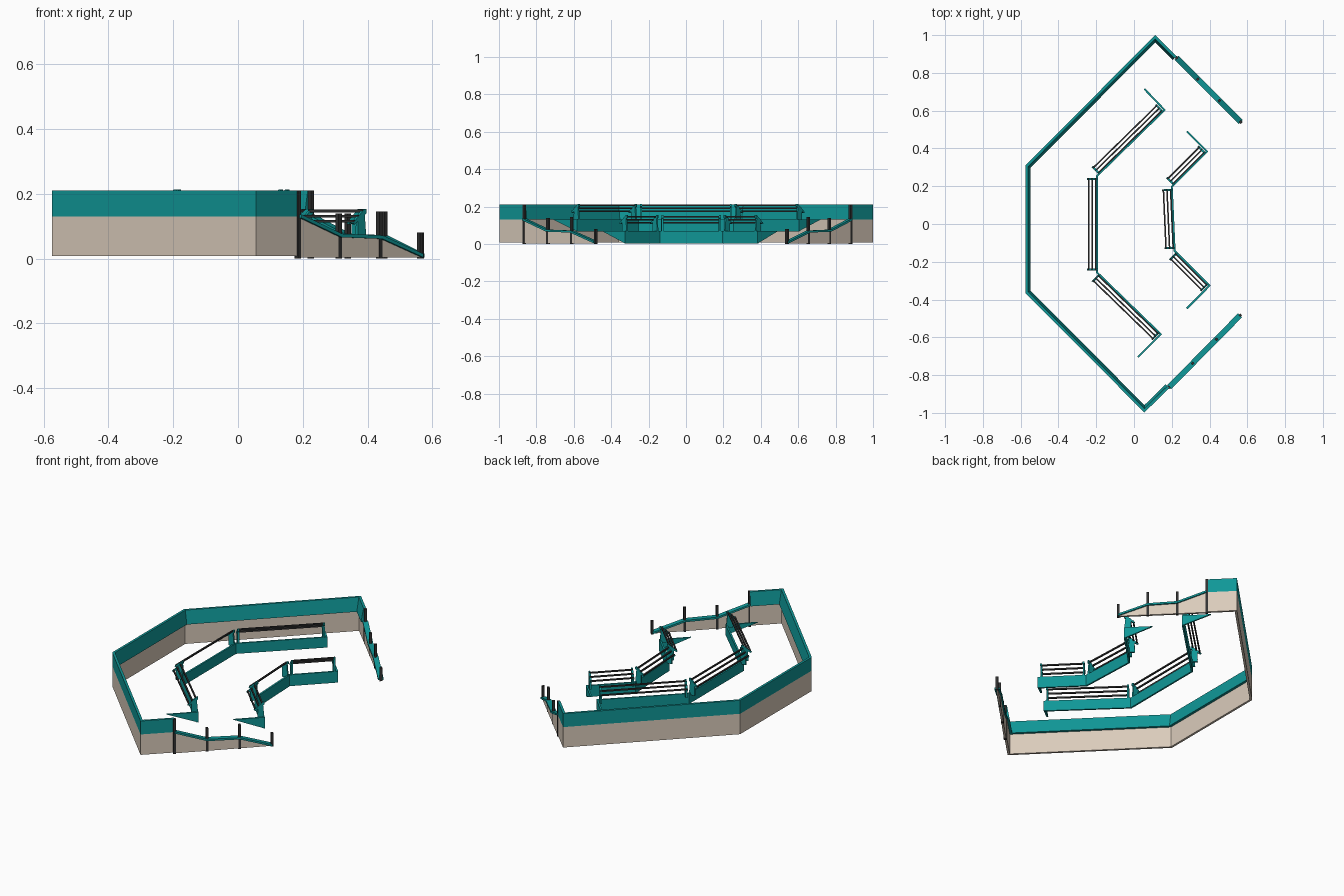
import bpy, bmesh
from mathutils import Vector

if "Cube" in bpy.data.objects:
    bpy.data.objects.remove(bpy.data.objects["Cube"])


def material(name, rgb):
    m = bpy.data.materials.new(name)
    m.diffuse_color = (*rgb, 1)
    m.use_nodes = True
    m.node_tree.nodes["Principled BSDF"].inputs["Base Color"].default_value = m.diffuse_color
    return m


TEAL = material("teal", (0.005, 0.31, 0.31))
BEIGE = material("beige", (0.70, 0.60, 0.50))
DARK = material("dark_grey", (0.03, 0.03, 0.03))


def loft(name, sections, mat):
    """Join equal-sized closed sections into a capped solid."""
    bm = bmesh.new()
    rings = [[bm.verts.new(p) for p in s] for s in sections]
    n = len(rings[0])
    for a, b in zip(rings, rings[1:]):
        for i in range(n):
            j = (i + 1) % n
            bm.faces.new((a[i], a[j], b[j], b[i]))
    bm.faces.new(rings[0])
    bm.faces.new(rings[-1])
    bmesh.ops.recalc_face_normals(bm, faces=bm.faces)
    me = bpy.data.meshes.new(name)
    bm.to_mesh(me)
    bm.free()
    me.materials.append(mat)
    ob = bpy.data.objects.new(name, me)
    bpy.context.collection.objects.link(ob)
    return ob


def left(a, b):
    d = (b - a).normalized()
    return Vector((-d.y, d.x))


def sweep(name, path, profile, mat):
    """Mitred sweep; profile points are (distance to the left, height).
    The profile may be a list, or a function of the path index."""
    pts = [Vector(p) for p in path]
    secs = []
    for i, p in enumerate(pts):
        n0 = left(pts[max(i - 1, 0)], pts[max(i, 1)])
        k = min(i, len(pts) - 2)
        n1 = left(pts[k], pts[k + 1])
        m = (n0 + n1) / (1 + n0.dot(n1))
        prof = profile(i) if callable(profile) else profile
        secs.append([(p.x + m.x * d, p.y + m.y * d, z) for d, z in prof])
    return loft(name, secs, mat)


def rect(d0, d1, z0, z1):
    return [(d0, z0), (d1, z0), (d1, z1), (d0, z1)]


# Outer wall: beige base, teal band with a sloping inner face
outer = [(0.225, 0.887), (0.112, 1.0), (-0.575, 0.31), (-0.575, -0.365),
         (0.055, -0.998), (0.187, -0.868)]
sweep("wall_base", outer, rect(0, 0.013, 0.008, 0.13), BEIGE)
sweep("wall_band", outer, [(0, 0.13), (0.028, 0.13), (0.014, 0.21), (0, 0.21)], TEAL)

# Stepped end walls with sloping caps and posts
tops = [0.13, 0.07, 0.065, 0.008]
post_tops = [0.21, 0.14, 0.145, 0.08]
for side, p0, p1 in (("back", (0.225, 0.88), (0.565, 0.54)),
                     ("front", (0.185, -0.865), (0.562, -0.483))):
    a, b = Vector(p0), Vector(p1)
    path = [a.lerp(b, t / 3) for t in range(4)]
    u = (b - a).normalized() * 0.007
    sweep(side + "_end_wall", path,
          lambda i: rect(-0.006, 0.006, 0.004, tops[i]), BEIGE)
    sweep(side + "_end_cap", path,
          lambda i: rect(-0.015, 0.015, tops[i] - 0.004, tops[i] + 0.007), TEAL)
    for i, p in enumerate(path):
        sweep(f"{side}_post_{i}", [p - u, p + u],
              rect(-0.007, 0.007, 0, post_tops[i]), DARK)

# Two tiers: riser panels, triangular wings, brackets and leaning rails
tiers = {
    "upper": (0.068, 0.13, [(0.165, 0.60), (-0.19, 0.253), (-0.19, -0.255), (0.145, -0.58)],
              (0.055, 0.715), (0.02, -0.705)),
    "lower": (0.003, 0.07, [(0.39, 0.38), (0.205, 0.195), (0.22, -0.14), (0.403, -0.323)],
              (0.28, 0.49), (0.28, -0.447)),
}
for tier, (z0, z1, path, tip_a, tip_b) in tiers.items():
    sweep(tier + "_riser", path, rect(-0.010, 0, z0, z1), TEAL)

    # Wings taper upward to a point away from the riser
    for side, root, tip in (("back", path[0], tip_a), ("front", path[-1], tip_b)):
        r, t = Vector(root), Vector(tip)
        n = left(r, t) * 0.005
        loft(f"{tier}_{side}_wing",
             [[(*(r + n * s), z0), (*(r + n * s), z1), (*(t + n * s), z1)]
              for s in (-1, 1)], TEAL)

    for k in range(3):
        a, b = Vector(path[k]), Vector(path[k + 1])
        u = (b - a).normalized()
        # Bracket: upright leg with a sloping arm on top
        for e, p in enumerate((a + u * 0.014, b - u * 0.014)):
            ends = [p - u * 0.005, p + u * 0.005]
            sweep(f"{tier}_bracket_leg_{k}_{e}", ends,
                  [(-0.038, z1 - 0.012), (0, z1 - 0.012), (-0.008, z1 + 0.075),
                   (-0.036, z1 + 0.058)], TEAL)
            sweep(f"{tier}_bracket_arm_{k}_{e}", ends,
                  [(-0.058, z1 + 0.040), (-0.050, z1 + 0.036), (0, z1 + 0.070),
                   (0, z1 + 0.084), (-0.008, z1 + 0.084)], TEAL)
        # Three rails rising toward the stage
        for r, (d, h) in enumerate(((-0.050, 0.045), (-0.031, 0.061), (-0.012, 0.077))):
            sweep(f"{tier}_rail_{k}_{r}", [a + u * 0.01, b - u * 0.01],
                  rect(d - 0.004, d + 0.004, z1 + h - 0.004, z1 + h + 0.004), DARK)
